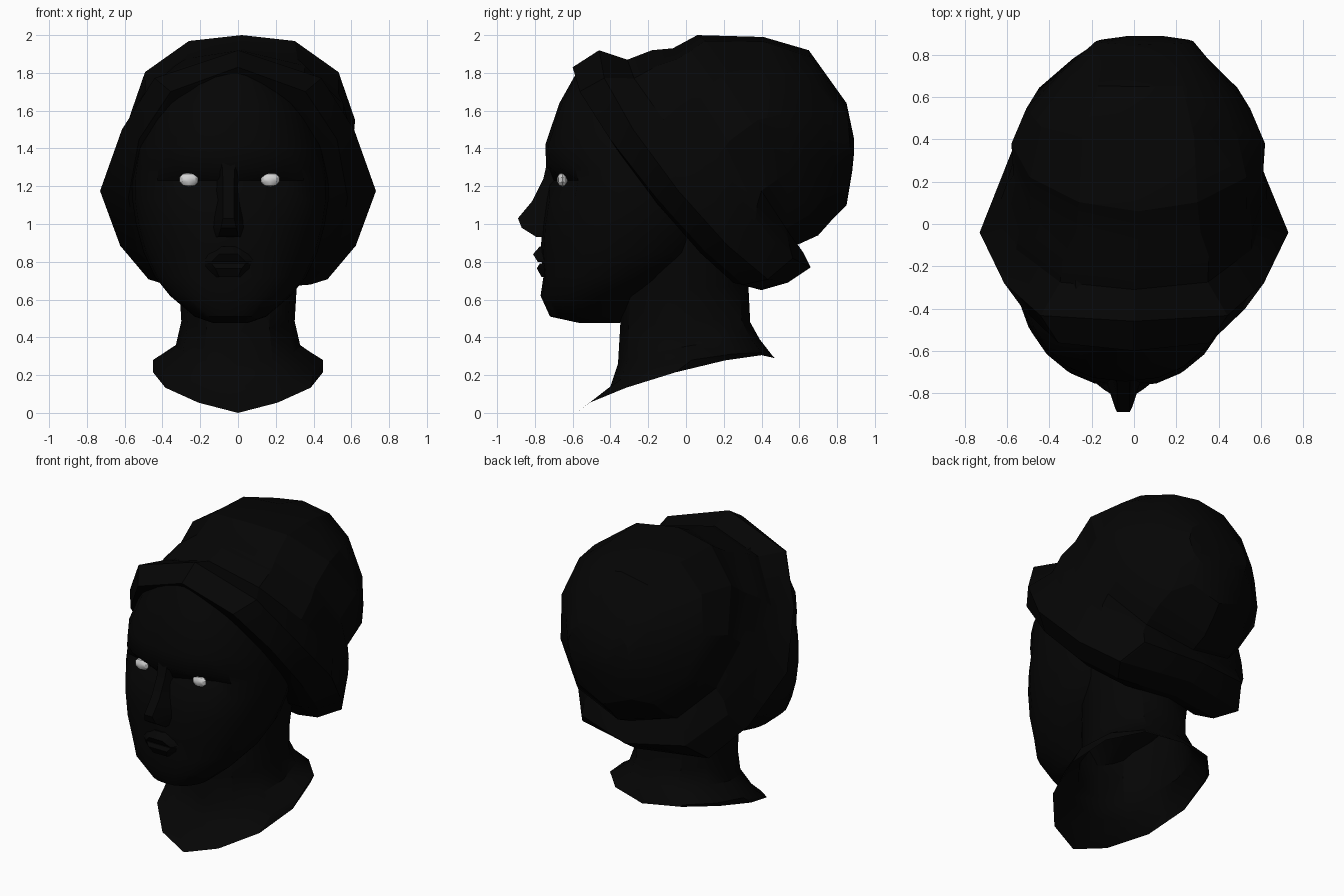
import bpy, bmesh, math

if "Cube" in bpy.data.objects:
    bpy.data.objects.remove(bpy.data.objects["Cube"], do_unlink=True)


def make_material(name, value):
    m = bpy.data.materials.new(name)
    m.use_nodes = True
    colour = (value, value, value, 1)
    m.diffuse_color = colour
    m.node_tree.nodes["Principled BSDF"].inputs["Base Color"].default_value = colour
    return m


black = make_material("near black", 0.0015)
white = make_material("eye white", 0.65)
FACE_X = -0.04


def finish(name, bm, material, angle=35):
    bmesh.ops.recalc_face_normals(bm, faces=bm.faces)
    mesh = bpy.data.meshes.new(name)
    bm.to_mesh(mesh)
    bm.free()
    obj = bpy.data.objects.new(name, mesh)
    bpy.context.collection.objects.link(obj)
    mesh.materials.append(material)
    bpy.ops.object.select_all(action='DESELECT')
    obj.select_set(True)
    bpy.context.view_layer.objects.active = obj
    bpy.ops.object.shade_smooth_by_angle(angle=math.radians(angle))


def oval(a, b, half, bow=(0, 0), cx=0, upper=0.85, lower=0.85, n=12):
    """Oval through the mid-plane points a and b (y, z), bowed at its sides."""
    points = []
    for k in range(n):
        t = 2 * math.pi * k / n
        c, s = math.cos(t), math.sin(t)
        x = math.copysign(abs(c) ** (upper if s > 0 else lower), c) if abs(c) > 1e-6 else 0
        y, z = [(p + q) / 2 + s * (p - q) / 2 + w * abs(c) for p, q, w in zip(a, b, bow)]
        points.append((cx + half * x, y, z))
    return points


def loft(rings, cap_first=True):
    bm = bmesh.new()
    loops = [[bm.verts.new(p) for p in r] for r in rings]
    for lo, hi in zip(loops, loops[1:]):
        for i in range(len(lo)):
            j = (i + 1) % len(lo)
            bm.faces.new((lo[i], lo[j], hi[j], hi[i]))
    if cap_first:
        bm.faces.new(loops[0])
    bm.faces.new(loops[-1])
    return bm


# Neck with its flared, pointed collar, open underneath
neck = [
    oval((-0.58, 0.0), (0.47, 0.29), 0.45, (0, 0.07), upper=1.1),
    oval((-0.40, 0.14), (0.46, 0.30), 0.45, (0, 0.06)),
    oval((-0.36, 0.26), (0.39, 0.39), 0.33, (0, 0.03)),
    oval((-0.35, 0.43), (0.34, 0.48), 0.30, (0, 0.03)),
    oval((-0.34, 0.62), (0.33, 0.68), 0.31),
    oval((-0.25, 1.0), (0.30, 1.0), 0.36),
]
finish("neck", loft(neck, cap_first=False), black)

# Head: height, front, back, half width
head_rows = [
    (0.475, -0.56, -0.35, 0.09), (0.51, -0.72, -0.33, 0.19),
    (0.62, -0.77, -0.22, 0.32), (0.72, -0.755, -0.02, 0.40),
    (0.85, -0.77, 0.15, 0.46), (1.0, -0.76, 0.22, 0.50),
    (1.13, -0.74, 0.28, 0.52), (1.23, -0.72, 0.30, 0.52),
    (1.30, -0.74, 0.30, 0.51), (1.42, -0.745, 0.28, 0.49),
    (1.64, -0.67, 0.2, 0.40), (1.80, -0.58, 0.1, 0.24),
]
head = loft([oval((f, z), (b, z), w, cx=FACE_X, n=24) for z, f, b, w in head_rows])
for v in head.verts:  # eye sockets
    if 1.15 < v.co.z < 1.26 and 0.1 < abs(v.co.x - FACE_X) < 0.36 and v.co.y < -0.3:
        v.co.y += 0.06
finish("head", head, black)


# Nose and lips: height, front y, front half width, base y, base half width
def wedge(name, rows):
    c = FACE_X - 0.01
    rings = [[(c - wb, yb, z), (c - wf, yf, z), (c + wf, yf, z), (c + wb, yb, z)]
             for z, yf, wf, yb, wb in rows]
    finish(name, loft(rings), black)


wedge("nose", [
    (1.33, -0.735, 0.035, -0.70, 0.06), (1.24, -0.755, 0.03, -0.67, 0.065),
    (1.12, -0.815, 0.03, -0.68, 0.075), (1.03, -0.89, 0.03, -0.70, 0.09),
    (0.98, -0.87, 0.04, -0.72, 0.09), (0.93, -0.79, 0.055, -0.72, 0.075),
])
wedge("upper_lip", [
    (0.88, -0.775, 0.03, -0.72, 0.07), (0.84, -0.81, 0.05, -0.735, 0.13),
    (0.80, -0.785, 0.09, -0.73, 0.16),
])
wedge("lower_lip", [
    (0.79, -0.775, 0.09, -0.73, 0.15), (0.765, -0.79, 0.07, -0.73, 0.13),
    (0.72, -0.765, 0.05, -0.73, 0.08),
])

# Eyes
for side, sx in (("right", -1), ("left", 1)):
    bm = bmesh.new()
    bmesh.ops.create_uvsphere(bm, u_segments=8, v_segments=5, radius=1)
    for v in bm.verts:
        v.co = (-0.045 + sx * 0.215 + v.co.x * 0.052, -0.655 + v.co.y * 0.028,
                1.235 + v.co.z * 0.038)
    finish(side + "_eye", bm, white)

# Headwrap: folded bands tilted from forehead to nape, then the rounded crown
headwrap = loft([
    oval((-0.55, 1.76), (0.33, 0.67), 0.49, (-0.04, -0.11), upper=0.6),
    oval((-0.60, 1.83), (0.40, 0.65), 0.58, (-0.06, -0.10), upper=0.7, lower=0.6),
    oval((-0.46, 1.92), (0.54, 0.69), 0.67, (-0.08, -0.13), upper=0.6, lower=0.5),
    oval((-0.31, 1.87), (0.66, 0.77), 0.63, (-0.06, -0.05), lower=0.7),
    oval((-0.18, 1.92), (0.62, 0.85), 0.62, (-0.05, -0.02), 0.01, lower=0.75),
    oval((-0.07, 1.93), (0.59, 0.89), 0.59, (-0.03, 0.03), 0.02, upper=1),
    oval((0.06, 2.0), (0.70, 0.94), 0.60, (0, 0.08), 0.02, upper=1.1),
    oval((0.41, 1.99), (0.78, 1.03), 0.53, (-0.05, 0.08), 0.02, upper=1),
    oval((0.65, 1.92), (0.85, 1.10), 0.36, (-0.02, 0.04), 0.03),
    oval((0.85, 1.64), (0.88, 1.28), 0.23, cx=0.05),
    oval((0.89, 1.45), (0.89, 1.38), 0.08, cx=0.05),
])
for v in headwrap.verts:  # fullest fold, over the ears
    if abs(v.co.x) > 0.65:
        v.co.x *= 1.09
finish("headwrap", headwrap, black, 25)
